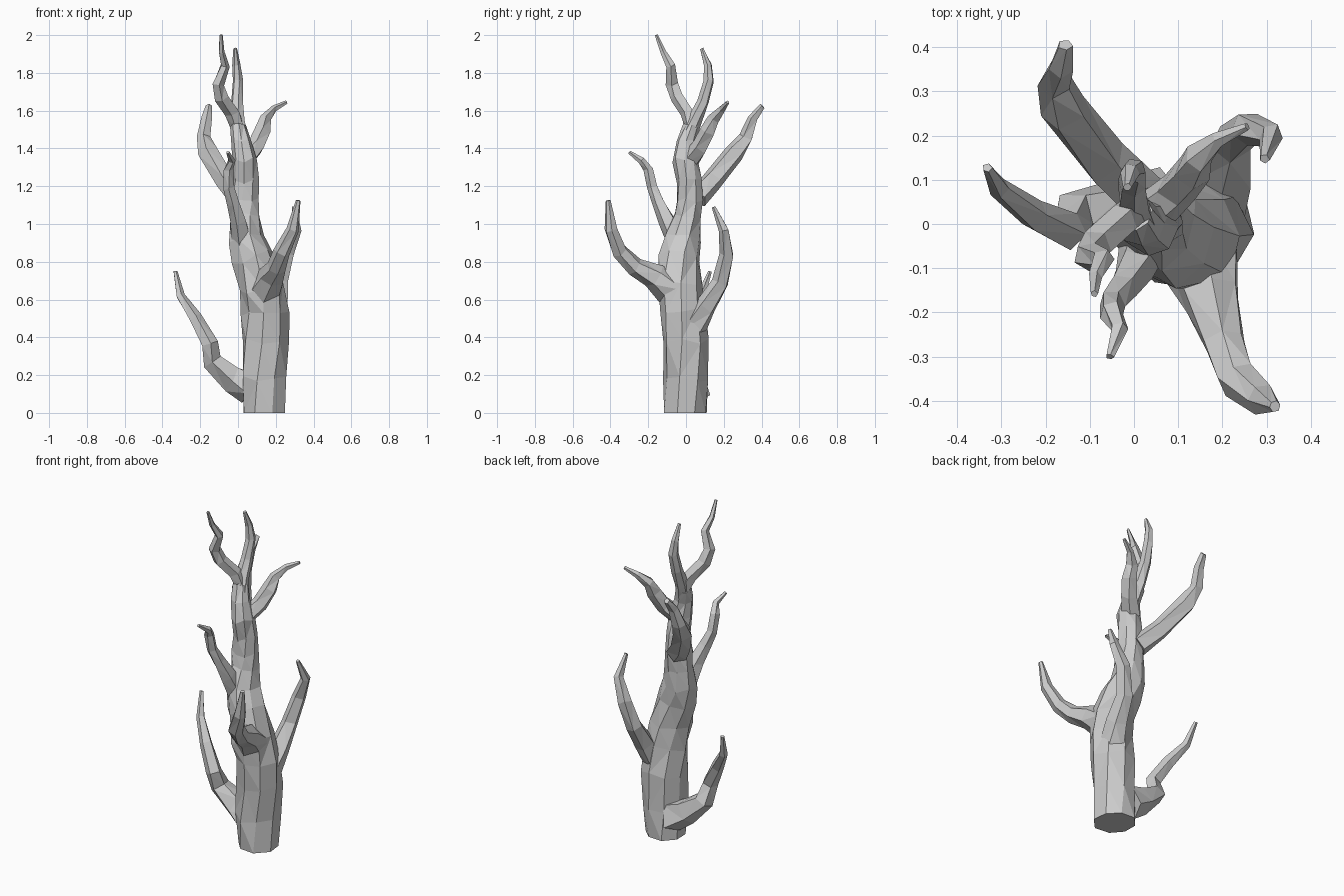
import bpy, bmesh, math, random
from mathutils import Vector

random.seed(4)


def limb(name, sides, path, jitter=0.1, flat_base=False):
    """Faceted tapering tube; path holds (x, y, z, radius) stations."""
    pts = [Vector(p[:3]) for p in path]
    bm = bmesh.new()
    rings = []
    prev = Vector((0, 0, 1))
    side = Vector((1, 0, 0))
    for i, p in enumerate(pts):
        t = (pts[min(i + 1, len(pts) - 1)] - pts[max(i - 1, 0)]).normalized()
        if flat_base and i == 0:
            t = Vector((0, 0, 1))
        side = prev.rotation_difference(t) @ side
        prev = t
        up = t.cross(side)
        ring = []
        for k in range(sides):
            a = math.tau * (k + 0.5) / sides + i * 0.12
            r = path[i][3] * (1.05 + random.uniform(-jitter, jitter))
            # stagger the ring along the limb for a gnarled look
            lift = 0 if flat_base and i == 0 else path[i][3] * random.uniform(-2, 2) * jitter
            ring.append(bm.verts.new(p + (side * math.cos(a) + up * math.sin(a)) * r + t * lift))
        rings.append(ring)
    for lo, hi in zip(rings, rings[1:]):
        for k in range(sides):
            n = (k + 1) % sides
            bm.faces.new((lo[k], lo[n], hi[n], hi[k]))
    bm.faces.new(rings[0][::-1])
    bm.faces.new(rings[-1])
    # split the bent quads into flat facets
    bmesh.ops.triangulate(bm, faces=[f for f in bm.faces if len(f.verts) == 4])
    me = bpy.data.meshes.new(name)
    bm.to_mesh(me)
    bm.free()
    bpy.context.collection.objects.link(bpy.data.objects.new(name, me))


# Trunk, from the ground to the upper fork
limb("trunk", 8, [
    (.133, .002, 0, .113), (.135, 0, .18, .114), (.145, .0, .38, .114),
    (.14, -.02, .54, .115), (.125, -.035, .67, .115), (.08, -.03, .81, .105),
    (.037, -.01, .93, .092), (.035, .01, 1.04, .075), (.04, .02, 1.13, .072),
    (.043, .015, 1.23, .062), (.035, -.005, 1.34, .06), (.015, .0, 1.44, .048),
    (.0, .025, 1.52, .04)], 0.09, True)

# Two leaders at the crown
limb("rear_leader", 6, [
    (.01, .01, 1.46, .042), (-.002, .045, 1.55, .036), (-.005, .09, 1.65, .031),
    (.0, .12, 1.76, .027), (-.008, .115, 1.84, .021), (-.015, .083, 1.93, .009)])
limb("front_leader", 5, [
    (-.0, .03, 1.51, .035), (-.03, .01, 1.59, .036), (-.085, -.045, 1.665, .036),
    (-.105, -.072, 1.74, .032), (-.068, -.08, 1.84, .024),
    (-.087, -.12, 1.91, .016), (-.09, -.158, 2.0, .008)])

# Upper branches
limb("upper_right_branch", 5, [
    (.03, .02, 1.33, .05), (.095, .075, 1.41, .046), (.13, .115, 1.49, .04),
    (.145, .15, 1.56, .031), (.19, .19, 1.61, .019), (.255, .22, 1.645, .009)])
limb("upper_back_branch", 5, [
    (.02, .055, 1.13, .055), (-.065, .14, 1.23, .053), (-.155, .255, 1.375, .05),
    (-.18, .32, 1.46, .037), (-.165, .355, 1.56, .026), (-.155, .405, 1.625, .016)])
limb("upper_front_branch", 5, [
    (.025, -.04, .9, .055), (.0, -.1, 1.02, .043), (-.025, -.145, 1.11, .035),
    (-.05, -.175, 1.19, .03), (-.05, -.2, 1.29, .026),
    (-.032, -.235, 1.335, .02), (-.055, -.3, 1.38, .009)])

# Lower branches
limb("lower_right_back_branch", 5, [
    (.18, .02, .42, .07), (.205, .105, .56, .058), (.22, .185, .69, .046),
    (.255, .215, .84, .038), (.31, .2, .97, .027), (.295, .147, 1.09, .011)])
limb("lower_right_front_branch", 6, [
    (.135, -.05, .63, .095), (.175, -.165, .725, .066), (.205, -.27, .775, .046),
    (.235, -.35, .855, .042), (.29, -.395, .97, .034), (.318, -.412, 1.125, .012)])
limb("lower_left_branch", 5, [
    (.06, .03, .13, .09), (-.03, .03, .185, .072), (-.135, .02, .27, .056),
    (-.15, -.015, .37, .042), (-.225, .02, .5, .034), (-.305, .08, .62, .024),
    (-.332, .127, .75, .01)])
